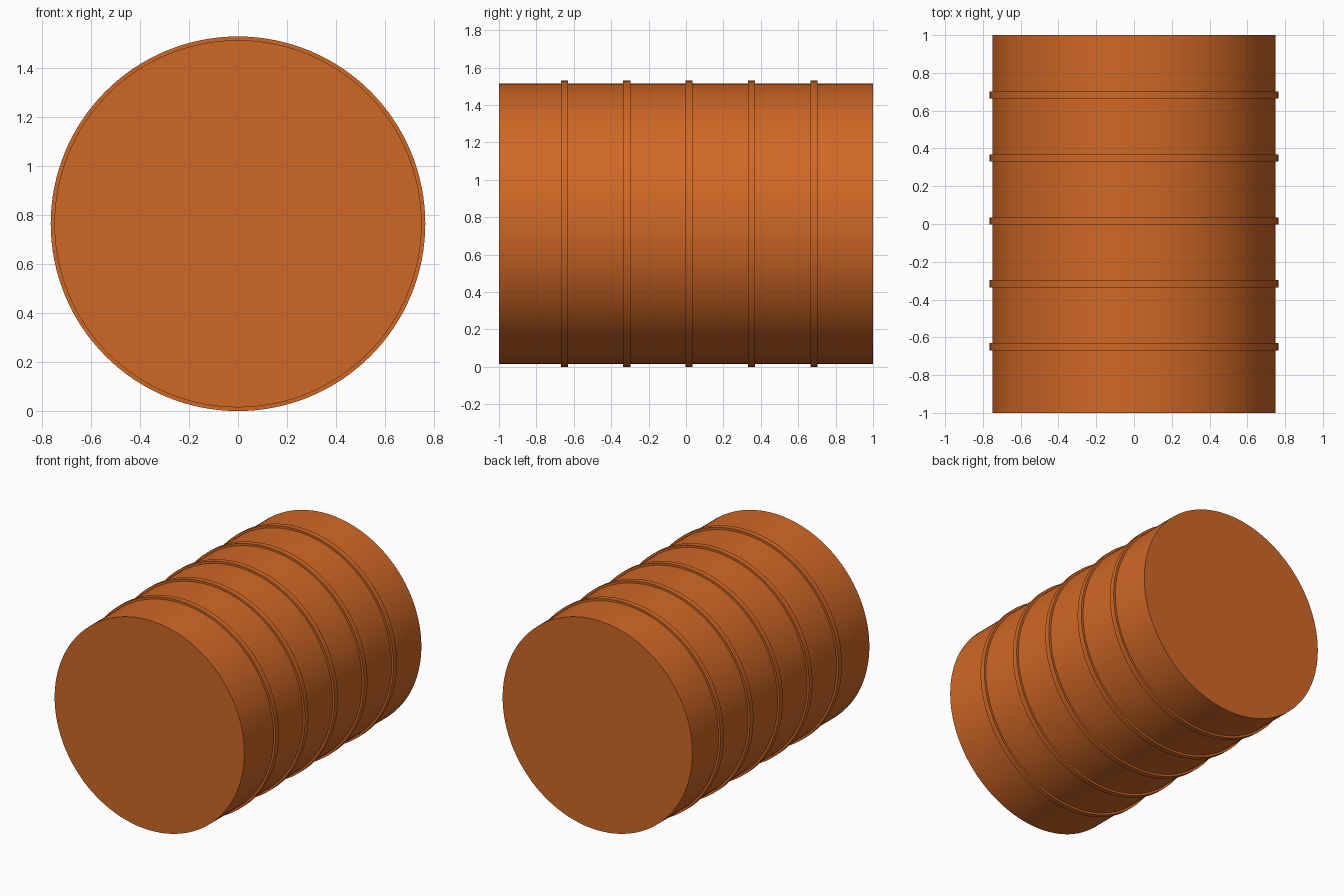
import bpy, bmesh, math

if "Cube" in bpy.data.objects:
    bpy.data.objects.remove(bpy.data.objects["Cube"])

SEGMENTS = 128
RADIUS, RIB_RADIUS = 0.75, 0.765
CENTRE_Z = RIB_RADIUS

orange = bpy.data.materials.new("burnt orange")
orange.diffuse_color = (0.63, 0.138, 0.019, 1)
orange.use_nodes = True
orange.node_tree.nodes["Principled BSDF"].inputs["Base Color"].default_value = orange.diffuse_color


def lathe(name, profile):
    """Spin (radius, y) points around the lying barrel's axis."""
    bm = bmesh.new()
    rings = []
    for r, y in profile:
        rings.append([bm.verts.new((r * math.sin(a), y, r * math.cos(a)))
                      for a in (2 * math.pi * i / SEGMENTS for i in range(SEGMENTS))])
    for a, b in zip(rings, rings[1:]):
        for i in range(SEGMENTS):
            j = (i + 1) % SEGMENTS
            bm.faces.new((a[i], a[j], b[j], b[i]))
    # flat end caps for the solid drum
    if name == "drum_body":
        bm.faces.new(rings[0])
        bm.faces.new(rings[-1])
    bmesh.ops.recalc_face_normals(bm, faces=bm.faces)
    mesh = bpy.data.meshes.new(name)
    bm.to_mesh(mesh)
    bm.free()
    mesh.materials.append(orange)
    obj = bpy.data.objects.new(name, mesh)
    obj.location.z = CENTRE_Z
    bpy.context.collection.objects.link(obj)
    bpy.ops.object.select_all(action='DESELECT')
    obj.select_set(True)
    bpy.context.view_layer.objects.active = obj
    bpy.ops.object.shade_smooth_by_angle(angle=math.radians(30))


# Drum lying along y
lathe("drum_body", [(RADIUS, -1), (RADIUS, 1)])

# Five evenly spaced raised ribs, each a closed square-edged ring
HALF, INNER = 0.019, RADIUS - 0.005
for n in range(5):
    y = -0.65 + n / 3
    lathe(f"rib_{n + 1}", [(INNER, y - HALF), (RIB_RADIUS, y - HALF),
                           (RIB_RADIUS, y + HALF), (INNER, y + HALF),
                           (INNER, y - HALF)])
